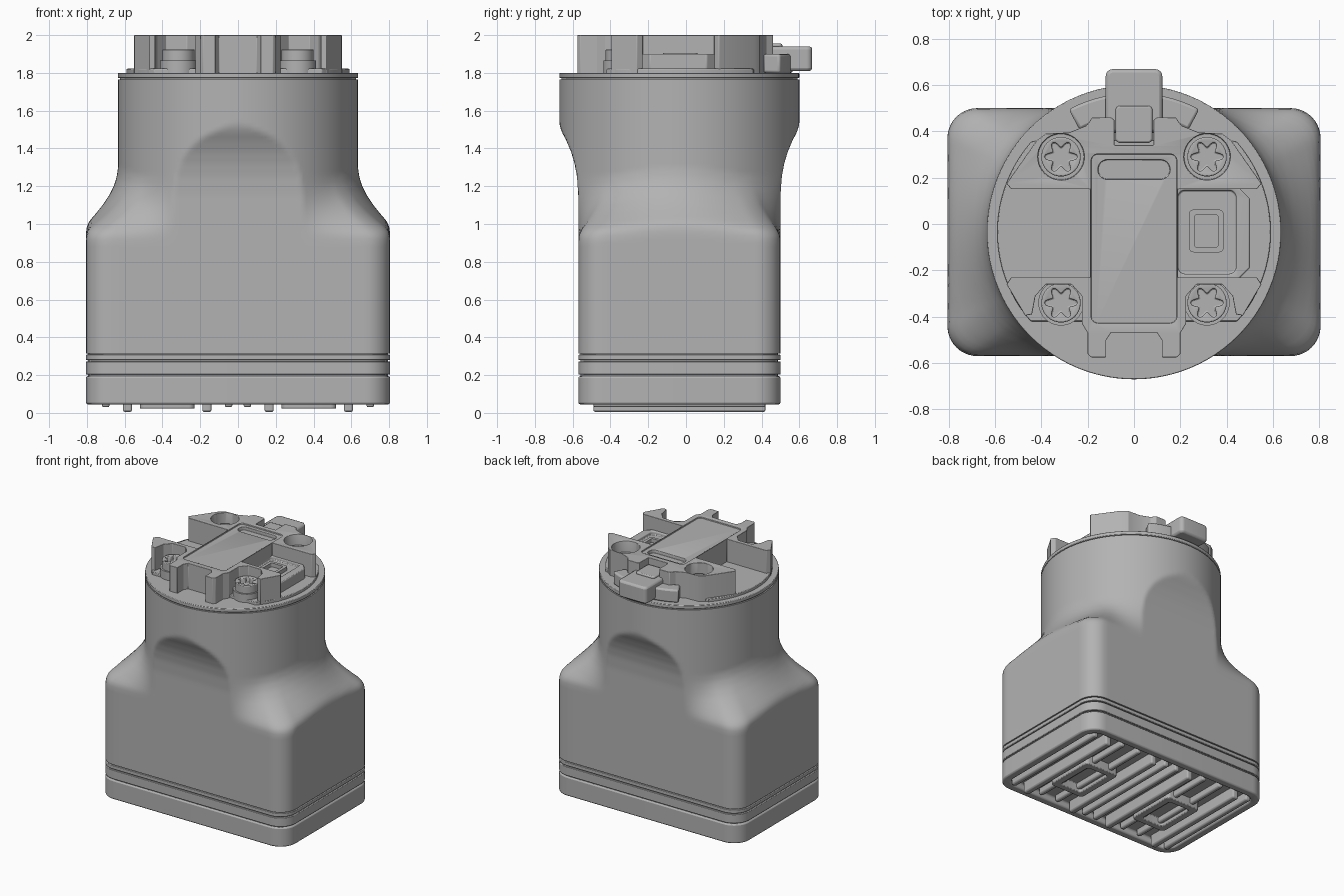
import bpy, bmesh, math
from math import sin, cos, pi, hypot

if "Cube" in bpy.data.objects:
    bpy.data.objects.remove(bpy.data.objects["Cube"])

CY = -0.035                      # shared y centre of the housing
HX, HY, CORNER, RAD = 0.805, 0.535, 0.13, 0.635

grey = bpy.data.materials.new("satin grey")
grey.use_nodes = True
grey.diffuse_color = (0.45, 0.45, 0.45, 1)
grey.node_tree.nodes["Principled BSDF"].inputs["Base Color"].default_value = (0.45, 0.45, 0.45, 1)


def activate(ob):
    bpy.ops.object.select_all(action="DESELECT")
    ob.select_set(True)
    bpy.context.view_layer.objects.active = ob


def loft(name, rings, bevel=0, smooth=30):
    """Skin closed rings of equal length and cap both ends."""
    bm = bmesh.new()
    vs = [[bm.verts.new(p) for p in ring] for ring in rings]
    n = len(vs[0])
    for lo, hi in zip(vs, vs[1:]):
        for i in range(n):
            j = (i + 1) % n
            bm.faces.new((lo[i], lo[j], hi[j], hi[i]))
    bm.faces.new(vs[0][::-1])
    bm.faces.new(vs[-1])
    bmesh.ops.recalc_face_normals(bm, faces=bm.faces)
    me = bpy.data.meshes.new(name)
    bm.to_mesh(me)
    bm.free()
    me.materials.append(grey)
    ob = bpy.data.objects.new(name, me)
    bpy.context.collection.objects.link(ob)
    activate(ob)
    if smooth:
        bpy.ops.object.shade_smooth_by_angle(angle=math.radians(smooth))
    if bevel:
        add_bevel(ob, bevel)
    return ob


def add_bevel(ob, width):
    m = ob.modifiers.new("soft edges", "BEVEL")
    m.width, m.segments, m.limit_method = width, 2, "ANGLE"
    m.angle_limit = math.radians(40)


def prism(name, pts, z0, z1, bevel=0):
    return loft(name, [[(x, y, z) for x, y in pts] for z in (z0, z1)], bevel)


def cut(ob, cutter):
    m = ob.modifiers.new("cut", "BOOLEAN")
    m.operation, m.object, m.solver = "DIFFERENCE", cutter, "EXACT"
    activate(ob)
    bpy.ops.object.modifier_apply(modifier=m.name)
    bpy.data.objects.remove(cutter)


def rounded(cx, cy, hx, hy, r, seg=6):
    pts = []
    for k, (sx, sy) in enumerate(((1, 1), (-1, 1), (-1, -1), (1, -1))):
        for i in range(seg + 1):
            a = (k + i / seg) * pi / 2
            pts.append((cx + sx * (hx - r) + r * cos(a), cy + sy * (hy - r) + r * sin(a)))
    return pts


def circle(cx, cy, r, n=40):
    return [(cx + r * cos(2 * pi * i / n), cy + r * sin(2 * pi * i / n)) for i in range(n)]


def interp(table, z):
    for (z0, v0), (z1, v1) in zip(table, table[1:]):
        if z <= z1:
            return v0 + (v1 - v0) * max(0, (z - z0) / (z1 - z0))
    return table[-1][1]


# Housing: rounded rectangle turning into a cylinder, flats kept on front and back
WIDTH = [(0.95, 0.805), (0.99, 0.8), (1.02, 0.783), (1.05, 0.757), (1.1, 0.717), (1.15, 0.683),
         (1.2, 0.658), (1.25, 0.642), (1.3, 0.635)]
DEPTH = [(1.15, 0.535), (1.25, 0.542), (1.32, 0.555), (1.38, 0.573), (1.44, 0.598),
         (1.49, 0.624), (1.52, 0.633), (1.55, 0.636)]


def rect_radius(a):
    c, s = abs(cos(a)), abs(sin(a))
    r = min(HX / max(c, 1e-6), HY / max(s, 1e-6))
    kx, ky = HX - CORNER, HY - CORNER
    if r * c > kx and r * s > ky:          # ray meets the corner arc
        d = kx * c + ky * s
        r = d + math.sqrt(d * d - kx * kx - ky * ky + CORNER ** 2)
    return r


def section(z, n=240):
    ring = []
    for i in range(n):
        a = 2 * pi * i / n
        t = (HX - interp(WIDTH, z + 0.05 * sin(2 * a) ** 2)) / (HX - RAD)
        r = rect_radius(a) * (1 - t) + RAD * t
        r = min(r, interp(DEPTH, z) / max(abs(sin(a)), 1e-6))
        ring.append((r * cos(a), CY + r * sin(a), z))
    return ring


heights = [0.315, 0.6, 0.88] + [0.9 + 0.02 * i for i in range(34)] + [1.765]
loft("housing", [section(z) for z in heights], smooth=40)

# Stacked base bands with narrow grooves between them
prism("groove_core", rounded(0, CY, HX - 0.012, HY - 0.012, CORNER), 0.12, 0.33)
for name, z0, z1 in (("upper_band", 0.28, 0.308), ("lower_band", 0.203, 0.272)):
    prism(name, rounded(0, CY, HX, HY, CORNER, 10), z0, z1, 0.003)
foot = prism("foot", rounded(0, CY, HX, HY, CORNER, 10), 0.045, 0.195)
cut(foot, prism("foot_cutter", rounded(0, CY, HX - 0.06, HY - 0.06, 0.08), 0, 0.09))
add_bevel(foot, 0.01)

# Underside ribs and connector frames
for s in (-1, 1):
    for x, w, z in ((0.05, 0.02, 0.03), (0.165, 0.024, 0.005), (0.3, 0.018, 0.045),
                    (0.45, 0.018, 0.045), (0.585, 0.024, 0.005), (0.7, 0.02, 0.03)):
        prism("underside_rib", rounded(s * x, CY, w, 0.455, 0.012), z, 0.1, 0.01)
    frame = prism("connector_frame", rounded(s * 0.375, -0.1, 0.145, 0.2, 0.03), 0.022, 0.1)
    cut(frame, prism("frame_cutter", rounded(s * 0.375, -0.1, 0.09, 0.15, 0.02), 0, 0.085))
    add_bevel(frame, 0.008)

# Lid
prism("lid_groove", circle(0, CY, RAD - 0.01, 96), 1.75, 1.785)
prism("lid", circle(0, CY, RAD, 96), 1.772, 1.8, 0.004)
floor = [(x, min(max(y, -0.42), 0.36)) for x, y in circle(0, CY, 0.59, 96)]
flat_floor = [p for i, p in enumerate(floor) if not (p[1] in (-0.42, 0.36)
              and floor[i - 1][1] == p[1] == floor[(i + 1) % len(floor)][1])]
prism("lid_floor", flat_floor, 1.79, 1.822, 0.004)

# Raised mount on the lid, mirrored from one half outline
half = [(0.085, 0.34), (0.085, 0.45), (0.1, 0.46), (0.18, 0.46), (0.205, 0.425), (0.28, 0.395),
        (0.38, 0.39), (0.42, 0.36), (0.55, 0.175), (0.53, 0.15), (0.19, 0.15), (0.19, -0.23),
        (0.53, -0.23), (0.55, -0.26), (0.47, -0.395), (0.44, -0.39), (0.425, -0.31),
        (0.38, -0.26), (0.27, -0.26), (0.225, -0.31), (0.225, -0.43), (0.2, -0.47),
        (0.2, -0.56), (0.185, -0.575), (0.12, -0.575), (0.12, -0.5), (0.1, -0.47)]
mount = prism("mount", half + [(-x, y) for x, y in reversed(half)], 1.79, 2.0)
cut(mount, prism("panel_cutter", rounded(0, -0.063, 0.185, 0.365, 0.03), 1.99, 2.1))
cut(mount, prism("slot_cutter", rounded(0, 0.235, 0.155, 0.042, 0.04), 1.965, 2.1))
for s in (-1, 1):
    cut(mount, prism("hole_cutter", circle(s * 0.315, 0.29, 0.1), 1.86, 2.1))
add_bevel(mount, 0.006)

# Screws with six-lobed sockets
for x in (-0.315, 0.315):
    for y in (-0.34, 0.29):
        prism("screw_seat", circle(x, y, 0.098), 1.79, 1.865)
        screw = prism("screw", circle(x, y, 0.085), 1.85, 1.925)
        star = [(x + (0.055 + 0.016 * cos(6 * a)) * cos(a), y + (0.055 + 0.016 * cos(6 * a)) * sin(a))
                for a in (2 * pi * i / 48 for i in range(48))]
        cut(screw, prism("socket_cutter", star, 1.885, 2.0))
        add_bevel(screw, 0.005)

# Side block with a square port
block = prism("port_block", [(0.18, 0.16), (0.18, -0.24), (0.45, -0.24), (0.5, -0.19),
                             (0.5, 0.11), (0.45, 0.16)], 1.8, 1.9)
cut(block, prism("recess_cutter", rounded(0.315, -0.035, 0.125, 0.18, 0.03), 1.875, 2.0))
add_bevel(block, 0.006)
port = prism("port_frame", rounded(0.312, -0.03, 0.075, 0.092, 0.02), 1.85, 1.905)
cut(port, prism("port_cutter", rounded(0.312, -0.03, 0.052, 0.07, 0.012), 1.86, 2.0))

# Rear latch: curved band and pull tab
angles = [math.radians(62 + 56 * i / 24) for i in range(25)]
arc = [(0.6 * cos(a), CY + 0.6 * sin(a)) for a in angles]
arc += [(0.5 * cos(a), CY + 0.5 * sin(a)) for a in reversed(angles)]
prism("latch_band", arc, 1.8, 1.9, 0.012)
prism("latch_tab", rounded(0, 0.53, 0.122, 0.138, 0.03), 1.81, 1.94, 0.015)
prism("latch_tongue", rounded(0, 0.43, 0.08, 0.08, 0.02), 1.8, 1.955, 0.008)
